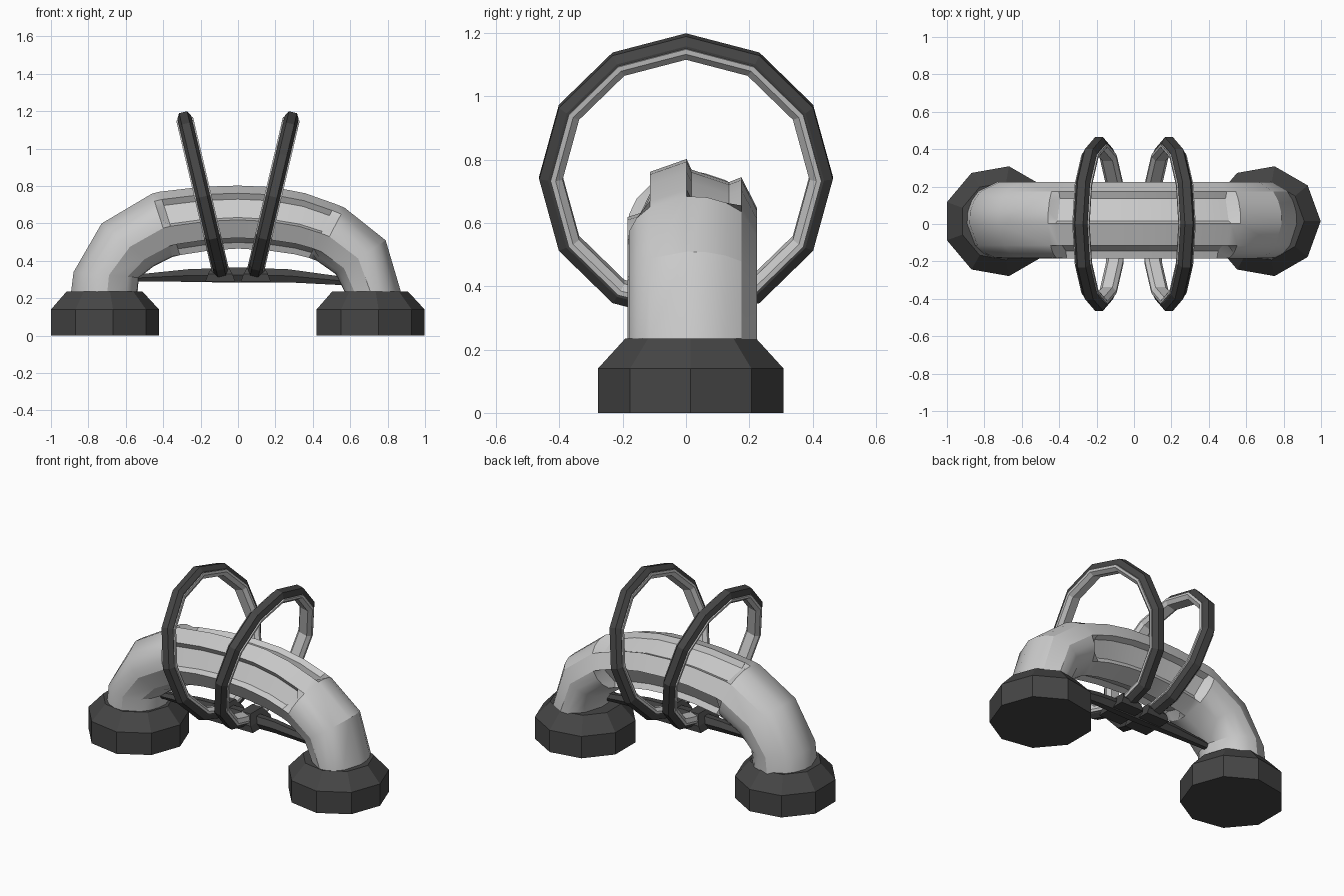
import bpy, bmesh, math
from mathutils import Vector

if "Cube" in bpy.data.objects:
    bpy.data.objects.remove(bpy.data.objects["Cube"])


def material(name, v):
    m = bpy.data.materials.new(name)
    m.diffuse_color = (v, v, v, 1)
    m.use_nodes = True
    m.node_tree.nodes["Principled BSDF"].inputs["Base Color"].default_value = m.diffuse_color
    return m


dark = material("dark_grey", 0.06)


def loft(name, rings, mat=None, loop=False, smooth=None):
    """Skin a list of equal-length point rings; cap the ends unless looped."""
    bm = bmesh.new()
    vs = [[bm.verts.new(p) for p in r] for r in rings]
    n = len(vs[0])
    for i in range(len(vs) if loop else len(vs) - 1):
        a, b = vs[i], vs[(i + 1) % len(vs)]
        for j in range(n):
            k = (j + 1) % n
            bm.faces.new((a[j], a[k], b[k], b[j]))
    if not loop:
        bm.faces.new(vs[0])
        bm.faces.new(vs[-1])
    bmesh.ops.recalc_face_normals(bm, faces=bm.faces)
    me = bpy.data.meshes.new(name)
    bm.to_mesh(me)
    bm.free()
    ob = bpy.data.objects.new(name, me)
    bpy.context.collection.objects.link(ob)
    if mat:
        me.materials.append(mat)
    if smooth:
        bpy.ops.object.select_all(action='DESELECT')
        ob.select_set(True)
        bpy.context.view_layer.objects.active = ob
        bpy.ops.object.shade_smooth_by_angle(angle=math.radians(smooth))
    return ob


# nine-sided chamfered feet
for name, cx in (("left_foot", -0.72), ("right_foot", 0.70)):
    loft(name, [[(cx + r * math.cos(math.radians(40 * i)),
                  0.015 + r * math.sin(math.radians(40 * i)), z) for i in range(9)]
                for z, r in ((0, 0.298), (0.14, 0.298), (0.235, 0.21))], dark)


# arched tube: four ribs with four grooves between them along the middle
def arch_section(ox, oz, ix, iz, grooved):
    o, i = Vector((ox, 0.02, oz)), Vector((ix, 0.02, iz))
    c, up = (o + i) / 2, (o - i) / 2
    pts = []
    for q in range(4):
        for ang, full_ang, groove in ((5, 5, 0), (41, 41, 0), (45, 59, 1), (91, 77, 1)):
            sunk = groove and grooved
            a = math.radians(90 * q + (ang if sunk else full_ang))
            k = 0.80 if sunk else 1.0
            pts.append(c + k * (math.sin(a) * up + math.cos(a) * Vector((0, 0.205, 0))))
    return pts


stations = [  # outer x, z, inner x, z, grooved
    (-0.90, 0.18, -0.54, 0.18, 0), (-0.88, 0.34, -0.53, 0.31, 0),
    (-0.73, 0.60, -0.45, 0.37, 0), (-0.46, 0.76, -0.35, 0.42, 0),
    (-0.42, 0.77, -0.31, 0.43, 1), (-0.19, 0.797, -0.15, 0.455, 1),
    (0.0, 0.803, 0.0, 0.465, 1), (0.19, 0.795, 0.16, 0.455, 1),
    (0.36, 0.762, 0.30, 0.435, 1), (0.52, 0.705, 0.38, 0.415, 1),
    (0.57, 0.685, 0.42, 0.40, 0), (0.79, 0.51, 0.52, 0.33, 0),
    (0.87, 0.24, 0.57, 0.235, 0), (0.88, 0.18, 0.58, 0.18, 0)]
loft("arch_tube", [arch_section(*s) for s in stations], smooth=28)


# tilted twelve-sided hoops: dark outer band over a wider pale inner band
def hoop(name, side, profile, mat):
    t = math.radians(13.3)
    c = Vector((side * 0.187, 0, 0.743))
    u = Vector((side * math.sin(t), 0, math.cos(t)))
    n = Vector((math.cos(t), 0, -side * math.sin(t)))
    rings = []
    for i in range(12):
        a = math.radians(30 * i)
        d = math.cos(a) * u + math.sin(a) * Vector((0, 1, 0))
        rings.append([c + r * d + w * n for r, w in profile])
    loft(name, rings, mat, loop=True)


outer = [(0.464, -0.022), (0.464, 0.022), (0.436, 0.038), (0.42, 0.038),
         (0.42, -0.038), (0.436, -0.038)]
inner = [(0.428, -0.046), (0.428, 0.046), (0.412, 0.046), (0.39, 0.028),
         (0.39, -0.028), (0.412, -0.046)]
for side, s in ((-1, "left"), (1, "right")):
    hoop(s + "_hoop_outer", side, outer, dark)
    hoop(s + "_hoop_inner", side, inner, None)
    # flared socket joining the hoop to the crossbar
    cx = side * 0.095
    loft(s + "_hoop_socket",
         [[(cx + x * w, y * d, z) for x, y in ((-1, -1), (1, -1), (1, 1), (-1, 1))]
          for z, w, d in ((0.29, 0.08, 0.10), (0.33, 0.065, 0.10), (0.385, 0.035, 0.06))], dark)

# slim crossbar between the legs
bar = [(-0.56, 0.29, 0.325, 0.025), (-0.27, 0.288, 0.355, 0.035), (0, 0.283, 0.365, 0.045),
       (0.27, 0.285, 0.355, 0.035), (0.56, 0.27, 0.315, 0.025)]
loft("crossbar", [[(x, -h, (a + b) / 2), (x, -h * 0.5, a), (x, h * 0.5, a),
                   (x, h, (a + b) / 2), (x, h * 0.5, b), (x, -h * 0.5, b)]
                  for x, a, b, h in bar], dark)
